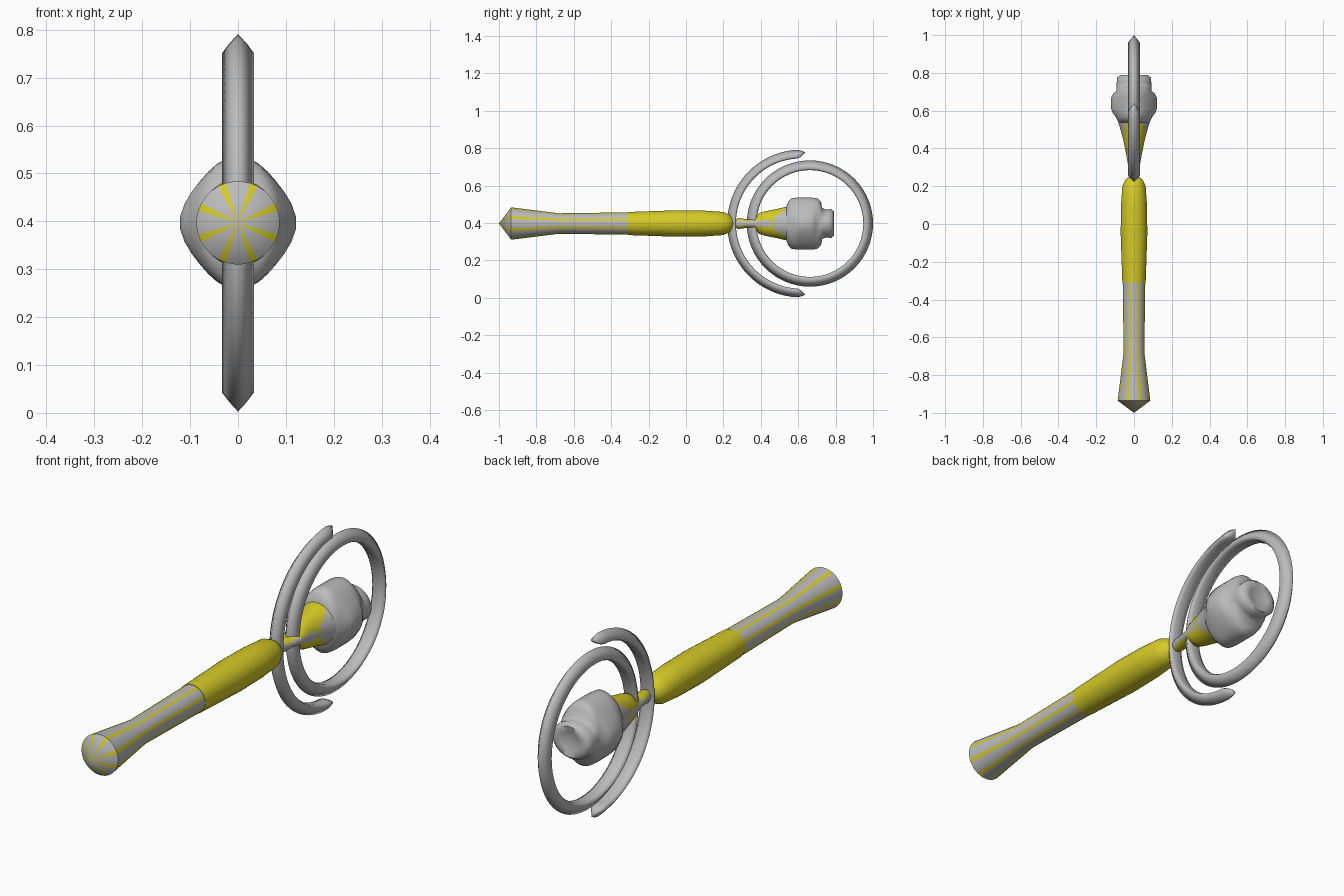
import bpy, bmesh
from math import sin, cos, pi, radians

if "Cube" in bpy.data.objects:
    bpy.data.objects.remove(bpy.data.objects["Cube"])

ZC = 0.397  # height of the long axis


def material(name, rgb):
    m = bpy.data.materials.new(name)
    m.use_nodes = True
    m.diffuse_color = (*rgb, 1)
    bsdf = m.node_tree.nodes["Principled BSDF"]
    bsdf.inputs["Base Color"].default_value = (*rgb, 1)
    bsdf.inputs["Roughness"].default_value = 0.6
    return m


GREY = material("grey metal", (0.5, 0.5, 0.5))
YELLOW = material("yellow", (0.66, 0.59, 0.02))


def loft(name, sections, loop=False, is_yellow=None, angle=180):
    """Skin a list of point rings; one-point rings become tips."""
    bm = bmesh.new()
    rings = [[bm.verts.new(p) for p in s] for s in sections]
    pairs = list(zip(rings, rings[1:]))
    if loop:
        pairs.append((rings[-1], rings[0]))
    for a, b in pairs:
        n = max(len(a), len(b))
        for i in range(n):
            j = (i + 1) % n
            quad = [a[i % len(a)], a[j % len(a)], b[j % len(b)], b[i % len(b)]]
            bm.faces.new(list(dict.fromkeys(quad)))
    bmesh.ops.recalc_face_normals(bm, faces=bm.faces)
    if is_yellow:
        for f in bm.faces:
            f.material_index = int(is_yellow(f))
    me = bpy.data.meshes.new(name)
    bm.to_mesh(me)
    bm.free()
    me.materials.append(GREY)
    me.materials.append(YELLOW)
    ob = bpy.data.objects.new(name, me)
    bpy.context.collection.objects.link(ob)
    bpy.ops.object.select_all(action="DESELECT")
    ob.select_set(True)
    bpy.context.view_layer.objects.active = ob
    if angle < 180:
        bpy.ops.object.shade_smooth_by_angle(angle=radians(angle))
    else:
        bpy.ops.object.shade_smooth()
    return ob


def oval(y, rx, rz, bump=0, n=32):
    """Oval section across the long axis, optionally swollen at both sides."""
    pts = []
    for i in range(n):
        a = 2 * pi * (i + 0.5) / n
        c = cos(a)
        x = rx * c + bump * c * abs(c) ** 5
        pts.append((x, y, ZC + rz * sin(a)))
    return pts


# Handle: flared striped grip, plain yellow upper half
profile = [(-0.935, 0.087), (-0.68, 0.055), (-0.31, 0.06), (-0.31, 0.062),
           (-0.05, 0.071), (0.1, 0.069), (0.2, 0.062), (0.235, 0.046), (0.255, 0.02)]
stripe_edges = {i + k * 4 for k in range(8) for i in (1,)}


def handle_yellow(f):
    c = f.calc_center_median()
    if c.y > -0.311:
        return True
    # eight narrow stripes, midway between the axes
    rim = [v.co for v in f.verts if abs(v.co.x) + abs(v.co.z - ZC) > 0.01]
    x, z = sum(p.x for p in rim), sum(p.z - ZC for p in rim)
    r = (x * x + z * z) ** 0.5
    lo, hi = sorted((abs(x) / r, abs(z) / r))
    return abs(lo - sin(pi / 8)) < 0.05


loft("handle", [[(0, -1, ZC)]] + [oval(y, r, r) for y, r in profile] + [[(0, 0.262, ZC)]],
     is_yellow=handle_yellow, angle=35)


# Neck: thin stem widening to the head, yellow above and below
neck = [(0.24, 0.012, 0.012), (0.28, 0.025, 0.03), (0.33, 0.035, 0.022), (0.37, 0.042, 0.027),
        (0.39, 0.046, 0.055), (0.42, 0.052, 0.065), (0.45, 0.058, 0.071), (0.47, 0.064, 0.075),
        (0.49, 0.069, 0.079), (0.51, 0.075, 0.084), (0.53, 0.081, 0.089), (0.55, 0.088, 0.092)]


def neck_yellow(f):
    c = f.calc_center_median()
    return abs(c.z - ZC) > 0.014 + max(0, c.y - 0.46) * 0.8


loft("neck", [[(0, 0.235, ZC)]] + [oval(*s) for s in neck] + [[(0, 0.56, ZC)]],
     is_yellow=neck_yellow, angle=50)

# Head: stout block with side knobs and a smaller, dented back end
head = [(0.535, 0.08, 0.088, 0), (0.547, 0.088, 0.118, 0), (0.565, 0.092, 0.136, 0.004),
        (0.59, 0.093, 0.139, 0.022), (0.61, 0.094, 0.139, 0.028), (0.67, 0.094, 0.139, 0.028),
        (0.69, 0.093, 0.138, 0.018), (0.705, 0.092, 0.134, 0.002), (0.722, 0.092, 0.115, 0),
        (0.728, 0.092, 0.084, 0), (0.75, 0.092, 0.074, 0), (0.775, 0.09, 0.078, 0),
        (0.79, 0.07, 0.066, 0), (0.785, 0.045, 0.04, 0)]
loft("head", [[(0, 0.53, ZC)]] + [oval(*s) for s in head] + [[(0, 0.772, ZC)]], angle=60)

# Ridged band shared by ring and crescent: (inset from the rim, half width)
BAND = [(0, 0), (0.022, 0.018), (0.044, 0.033), (0.052, 0.016),
        (0.052, -0.016), (0.044, -0.033), (0.022, -0.018)]


def band(t, cy, radius, depth=1.0, width=1.0, drop=0.0):
    """Band section at angle t, measured from the front around x."""
    out = []
    for d, x in BAND:
        r = radius - drop - d * depth
        out.append((x * width, cy - r * cos(t), ZC + r * sin(t)))
    return out


# Full ring around the head
loft("ring", [band(2 * pi * i / 64, 0.6625, 0.3375) for i in range(64)], loop=True)

# Open crescent in front of the ring, with pointed ends
CY, R, END = 0.615, 0.395, radians(87)
arc = [band(-END + 2 * END * i / 40, CY, R, depth=0.9) for i in range(41)]


def tip(sign):
    t = sign * radians(93.5)
    return [(0, CY - (R - 0.014) * cos(t), ZC + (R - 0.014) * sin(t))]


def taper(sign):
    return band(sign * radians(90), CY, R, depth=0.65, width=0.6, drop=0.005)


loft("crescent", [tip(-1), taper(-1)] + arc + [taper(1), tip(1)])
